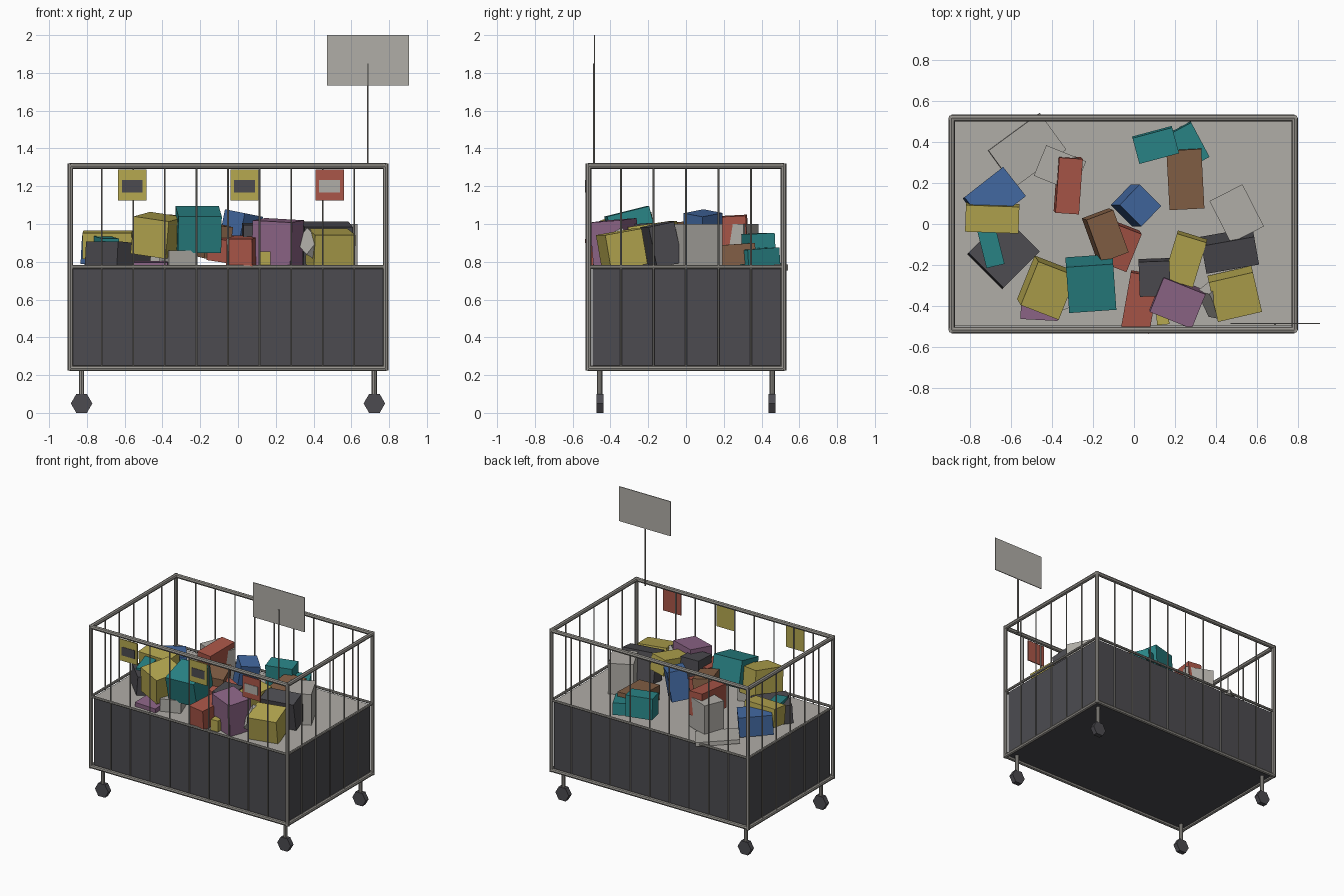
import bpy
import bmesh
from math import radians, pi
from mathutils import Vector, Matrix

default_cube = bpy.data.objects.get("Cube")
if default_cube:
    bpy.data.objects.remove(default_cube, do_unlink=True)


def make_material(name, srgb):
    linear = [(c / 255 / 12.92) if c < 10 else ((c / 255 + 0.055) / 1.055) ** 2.4 for c in srgb]
    mat = bpy.data.materials.new(name)
    mat.use_nodes = True
    mat.diffuse_color = (*linear, 1)
    mat.node_tree.nodes["Principled BSDF"].inputs["Base Color"].default_value = (*linear, 1)
    return mat


light_grey = make_material("light grey", (176, 173, 167))
metal = make_material("metal grey", (150, 147, 141))
charcoal = make_material("charcoal", (76, 75, 80))
yellow = make_material("yellow", (182, 168, 80))
teal = make_material("teal", (42, 134, 136))
red = make_material("red", (170, 86, 72))
purple = make_material("purple", (142, 102, 136))
blue = make_material("blue", (66, 104, 160))
brown = make_material("brown", (132, 96, 70))


def finish(name, bm, *mats):
    mesh = bpy.data.meshes.new(name)
    bm.to_mesh(mesh)
    bm.free()
    obj = bpy.data.objects.new(name, mesh)
    bpy.context.collection.objects.link(obj)
    for mat in mats:
        mesh.materials.append(mat)
    return obj


def block(name, mat, center, size, turn=0, tilt_x=0, tilt_y=0):
    """Box with a size, turned about z and tilted about its own x and y."""
    bm = bmesh.new()
    bmesh.ops.create_cube(bm, size=1)
    bmesh.ops.scale(bm, vec=size, verts=bm.verts)
    obj = finish(name, bm, mat)
    spin = (Matrix.Rotation(radians(turn), 4, "Z") @ Matrix.Rotation(radians(tilt_x), 4, "X")
            @ Matrix.Rotation(radians(tilt_y), 4, "Y"))
    obj.matrix_world = Matrix.Translation(center) @ spin
    return obj


def add_rod(bm, start, end, radius, sides=6):
    start, end = Vector(start), Vector(end)
    axis = end - start
    place = Matrix.Translation((start + end) / 2) @ axis.to_track_quat("Z", "Y").to_matrix().to_4x4()
    bmesh.ops.create_cone(bm, cap_ends=True, segments=sides, radius1=radius,
                          radius2=radius, depth=axis.length, matrix=place)


# Tubular cage: corner posts and three levels of rails
LEFT, RIGHT, DEPTH = -0.888, 0.782, 0.516
BOTTOM, MIDDLE, TOP = 0.236, 0.772, 1.307
corners = [(LEFT, -DEPTH), (RIGHT, -DEPTH), (RIGHT, DEPTH), (LEFT, DEPTH)]
sides = list(zip(corners, corners[1:] + corners[:1]))
bm = bmesh.new()
for a, b in sides:
    add_rod(bm, (*a, BOTTOM - 0.012), (*a, TOP + 0.012), 0.015, 8)
    for level, radius in ((BOTTOM, 0.015), (MIDDLE, 0.010), (TOP, 0.016)):
        add_rod(bm, (*a, level), (*b, level), radius, 8)
finish("cage_frame", bm, metal)

# Thin upright bars around all four sides
bm = bmesh.new()
for index, (a, b) in enumerate(sides):
    count = 6 if index % 2 else 10
    for i in range(1, count):
        x, y = Vector(a).lerp(Vector(b), i / count)
        add_rod(bm, (x, y, BOTTOM), (x, y, TOP), 0.005)
finish("cage_bars", bm, metal)

# Inner bin: dark walls with a pale top face
bin_body = block("bin_body", charcoal, (-0.053, 0.004, 0.499), (1.645, 1.0, 0.53))
bin_body.data.materials.append(light_grey)
for face in bin_body.data.polygons:
    if face.normal.z > 0.9:
        face.material_index = 1

# Casters with six-sided wheels
for x, x_name in ((-0.828, "right"), (0.722, "left")):
    for y, y_name in ((-0.456, "front"), (0.456, "back")):
        bm = bmesh.new()
        add_rod(bm, (x, y, 0.06), (x, y, BOTTOM), 0.014, 8)
        finish(f"{y_name}_{x_name}_stem", bm, metal)
        bm = bmesh.new()
        bmesh.ops.create_cone(bm, cap_ends=True, segments=6, radius1=0.057, radius2=0.057, depth=0.036,
                              matrix=Matrix.Rotation(pi / 2, 4, "Z"))
        bmesh.ops.rotate(bm, verts=bm.verts, matrix=Matrix.Rotation(pi / 2, 3, "X"))
        rightmost = max(v.co.x for v in bm.verts)
        if rightmost < 0.055:
            bmesh.ops.rotate(bm, verts=bm.verts, matrix=Matrix.Rotation(pi / 6, 3, "Y"))
        bmesh.ops.translate(bm, verts=bm.verts, vec=(x, y, 0.05))
        finish(f"{y_name}_{x_name}_wheel", bm, charcoal)

# Sign on a pole
bm = bmesh.new()
add_rod(bm, (0.687, -0.487, MIDDLE + 0.52), (0.687, -0.487, 1.85), 0.006)
finish("sign_pole", bm, metal)
block("sign_board", light_grey, (0.688, -0.484, 1.867), (0.435, 0.006, 0.266))

# Price tags hung on the front bars
for name, x, mat, patch in (("right", -0.56, yellow, charcoal), ("middle", 0.034, yellow, charcoal),
                            ("left", 0.485, red, light_grey)):
    block(f"{name}_tag", mat, (x, -0.527, 1.207), (0.15, 0.008, 0.165))
    block(f"{name}_tag_patch", patch, (x, -0.532, 1.2), (0.11, 0.004, 0.065))


# Heap of cartons
def carton(name, mat, x, y, low, high, width, depth, turn=0, tilt_x=0, tilt_y=0):
    block(name, mat, (x, y, (low + high) / 2), (width, depth, high - low), turn, tilt_x, tilt_y)


carton("flat_grey_carton", light_grey, -.52, .36, .76, .79, .31, .22, 36, 3, 4)
carton("back_grey_carton", light_grey, -.36, .27, .77, 1.0, .21, .16, -22)
carton("tall_grey_carton", light_grey, .5, .05, .76, 1.0, .18, .23, 27)
carton("leaning_grey_carton", light_grey, .41, -.36, .83, .93, .13, .15, 25, 25, 30)
carton("low_grey_carton", light_grey, -.32, -.33, .76, .86, .15, .15, 20)

carton("back_red_carton", red, -.32, .19, .86, 1.04, .115, .27, -4, 3, 3)
carton("middle_red_carton", red, -.065, -.11, .81, .93, .13, .2, -22, 6, 8)
carton("front_red_carton", red, .03, -.38, .78, .93, .14, .28, -10, 4)

carton("right_blue_carton", blue, -.68, .13, .78, .93, .24, .18, 38, 0, 4)
carton("tall_blue_carton", blue, .01, .09, .84, 1.06, .14, .15, 45, 8, 8)

carton("right_yellow_carton", yellow, -.69, .03, .82, .96, .26, .13, -2, 6)
carton("tilted_yellow_carton", yellow, -.425, -.31, .84, 1.04, .2, .23, -22, 6, 8)
carton("middle_yellow_carton", yellow, .25, -.17, .88, 1.0, .15, .23, -17, 8)
carton("front_yellow_carton", yellow, .49, -.34, .77, .96, .22, .2, 13, 10)
carton("small_yellow_carton", yellow, .14, -.46, .77, .855, .06, .06, 5)

carton("right_charcoal_carton", charcoal, -.635, -.14, .76, .9, .25, .24, 45, 0, 4)
carton("left_charcoal_carton", charcoal, .465, -.13, .78, 1.0, .26, .14, 10, 12)
carton("middle_charcoal_carton", charcoal, .1, -.26, .79, 1.0, .15, .17, 2, 4)

carton("front_teal_carton", teal, -.21, -.29, .87, 1.07, .23, .23, 4, 14)
carton("narrow_teal_carton", teal, -.7, -.1, .84, .93, .09, .21, 14, 4)
carton("back_teal_carton", teal, .105, .385, .79, .95, .2, .13, 15, 3)
carton("low_teal_carton", teal, .26, .38, .78, .87, .14, .19, 28, 4)

carton("middle_brown_carton", brown, -.14, -.055, .82, 1.0, .14, .22, 20, 5, 6)
carton("back_brown_carton", brown, .25, .22, .78, .89, .17, .29, 3, 4)

carton("front_purple_carton", purple, .21, -.375, .77, 1.02, .22, .18, -22, 4, 3)
carton("low_purple_carton", purple, -.46, -.4, .72, .8, .18, .13, -3, 3)
